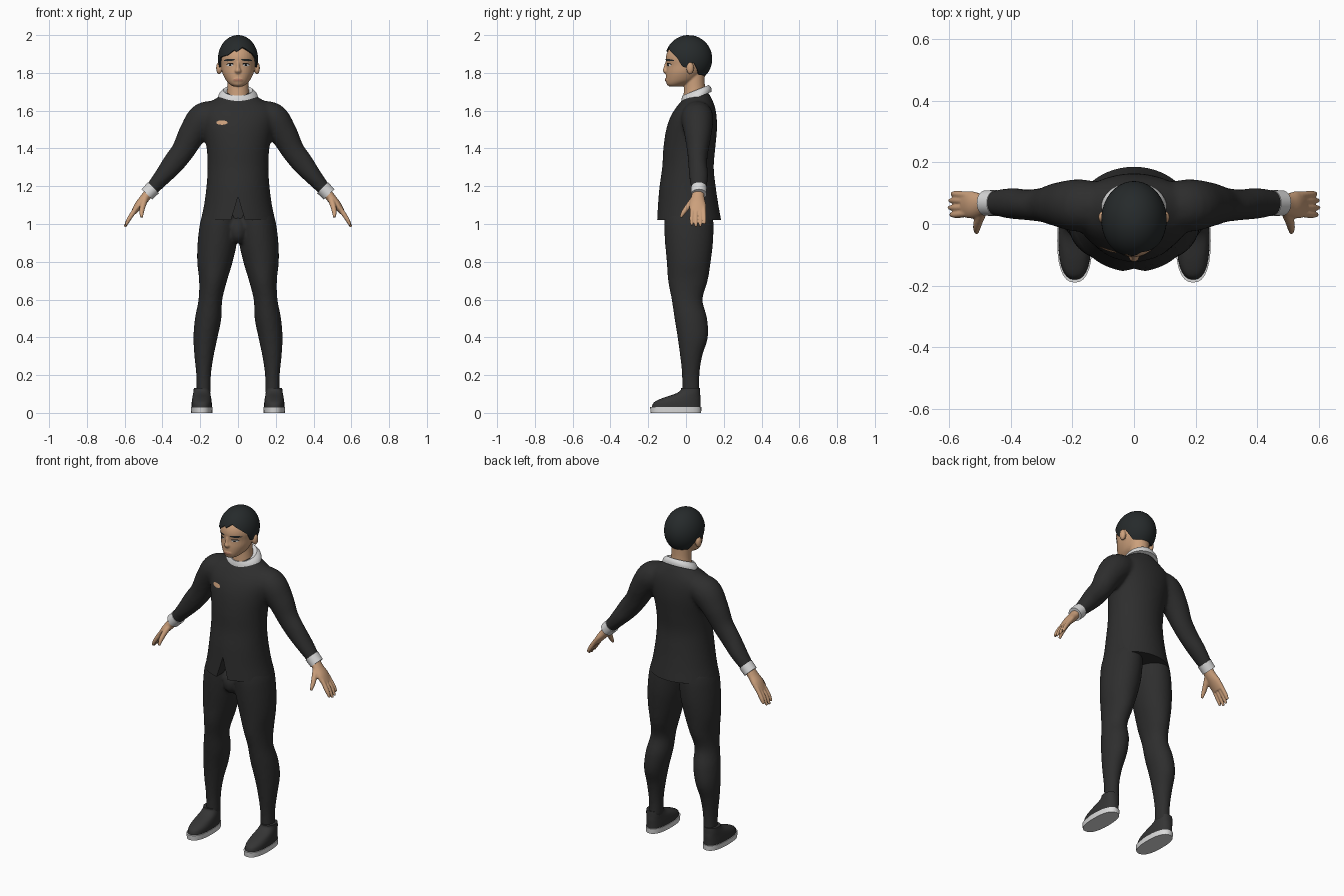
import bpy, bmesh
from math import sin, cos, pi, radians, copysign
from mathutils import Vector, Matrix
from mathutils.bvhtree import BVHTree

if "Cube" in bpy.data.objects:
    bpy.data.objects.remove(bpy.data.objects["Cube"])


def material(name, color):
    m = bpy.data.materials.new(name)
    m.use_nodes = True
    m.diffuse_color = (*color, 1)
    m.node_tree.nodes["Principled BSDF"].inputs["Base Color"].default_value = (*color, 1)
    return m


SUIT = material("charcoal cloth", (0.027, 0.027, 0.027))
HAIR = material("black hair", (0.019, 0.023, 0.024))
SKIN = material("skin", (0.60, 0.35, 0.20))
LIPS = material("lips", (0.45, 0.20, 0.13))
SHIRT = material("white cloth", (0.70, 0.70, 0.70))
SHOE = material("shoe leather", (0.035, 0.035, 0.035))
DARK = material("eye black", (0.010, 0.009, 0.008))
UP = Vector((0, 0, 1))


def finish(name, bm, mat, angle=40):
    bmesh.ops.recalc_face_normals(bm, faces=bm.faces[:])
    me = bpy.data.meshes.new(name)
    bm.to_mesh(me)
    bm.free()
    me.materials.append(mat)
    me.shade_smooth()
    me.set_sharp_from_angle(angle=radians(angle))
    ob = bpy.data.objects.new(name, me)
    bpy.context.collection.objects.link(ob)
    return ob


def bake(ob):
    """Replace the mesh by its modified result."""
    bpy.context.view_layer.update()
    dg = bpy.context.evaluated_depsgraph_get()
    me = bpy.data.meshes.new_from_object(ob.evaluated_get(dg))
    ob.modifiers.clear()
    ob.data = me
    me.shade_smooth()
    me.set_sharp_from_angle(angle=radians(50))


def fuse(name, bm, mat, voxel, smooth=4):
    """Melt overlapping closed pieces into one smooth skin."""
    ob = finish(name, bm, mat)
    r = ob.modifiers.new("remesh", "REMESH")
    r.mode, r.voxel_size = "VOXEL", voxel
    s = ob.modifiers.new("smooth", "SMOOTH")
    s.factor, s.iterations = 0.5, smooth
    bake(ob)
    return ob


def spline(keys, steps):
    keys = [Vector(k) for k in keys]
    out = []
    for i in range(len(keys) - 1):
        a, b, c, d = (keys[max(0, min(len(keys) - 1, i + j))] for j in (-1, 0, 1, 2))
        for s in range(steps):
            t = s / steps
            out.append(b + (c - a) * (t / 2) + (a * 2 - b * 5 + c * 4 - d) * (t * t / 2)
                       + (b * 3 - a - c * 3 + d) * (t ** 3 / 2))
    return out + [keys[-1]]


def loft(bm, keys, normal=None, side=1, steps=5, n=28, power=2):
    """Tube through keys (x, y, z, half width, half depth)."""
    rows = spline(keys, steps) if steps > 1 else [Vector(k) for k in keys]
    rings = []
    for i, k in enumerate(rows):
        c = Vector(k[:3])
        t = normal or Vector(rows[min(i + 1, len(rows) - 1)][:3]) - Vector(rows[max(i - 1, 0)][:3])
        u = Vector((0, 1, 0)).cross(t).normalized()
        v = t.cross(u).normalized()
        ring = []
        for j in range(n):
            a = 2 * pi * j / n
            ca, sa = (copysign(abs(f) ** (2 / power), f) for f in (cos(a), sin(a)))
            p = c + u * k[3] * ca + v * k[4] * sa
            ring.append(bm.verts.new((p.x * side, p.y, p.z)))
        rings.append(ring)
    for a, b in zip(rings, rings[1:]):
        for j in range(n):
            bm.faces.new((a[j], a[(j + 1) % n], b[(j + 1) % n], b[j]))
    bm.faces.new(rings[0])
    bm.faces.new(rings[-1])


def column(bm, levels, side=1, x=0, **kw):
    """Upright loft from (z, front y, back y, half width[, x])."""
    loft(bm, [(l[4] if len(l) > 4 else x, (l[1] + l[2]) / 2, l[0], l[3], (l[2] - l[1]) / 2)
              for l in levels], normal=UP, side=side, **kw)


def ball(bm, center, size):
    bmesh.ops.create_uvsphere(bm, u_segments=20, v_segments=12, radius=1,
                              matrix=Matrix.Translation(center) @ Matrix.Diagonal((*size, 1)))


def plate(name, target, mat, x, z, rx, rz, tilt=0, lift=0.002, n=16, layers=3):
    """Oval patch laid on the front surface of the target."""
    tree = BVHTree.FromPolygons([v.co for v in target.data.vertices],
                                [p.vertices[:] for p in target.data.polygons])
    bm = bmesh.new()

    def put(px, pz):
        hit = tree.ray_cast(Vector((px, -1, pz)), Vector((0, 1, 0)))[0]
        return bm.verts.new((px, (hit.y if hit else -0.1) - lift, pz))
    mid, prev = put(x, z), None
    for r in range(1, layers + 1):
        ring = []
        for j in range(n):
            a, b = rx * r / layers * cos(2 * pi * j / n), rz * r / layers * sin(2 * pi * j / n)
            ring.append(put(x + a * cos(tilt) - b * sin(tilt), z + a * sin(tilt) + b * cos(tilt)))
        for j in range(n):
            k = (j + 1) % n
            bm.faces.new((prev[j], ring[j], ring[k], prev[k]) if prev else (mid, ring[j], ring[k]))
        prev = ring
    ob = finish(name, bm, mat)
    if ob.data.polygons[0].normal.y > 0:
        ob.data.flip_normals()
    return ob


SIDES = ((1, "left"), (-1, "right"))

# Jacket: torso and sleeves in one skin, straight hem, notch at the front
bm = bmesh.new()
column(bm, [(0.97, -.16, .192, .205), (1.02, -.156, .186, .197), (1.1, -.149, .172, .18),
            (1.2, -.14, .157, .167), (1.3, -.126, .147, .161), (1.4, -.12, .155, .166),
            (1.5, -.105, .164, .185), (1.57, -.081, .162, .2), (1.62, -.05, .153, .185),
            (1.66, -.018, .138, .125), (1.695, .0, .12, .07)], n=40)
for s, _ in SIDES:
    loft(bm, [(.08, .06, 1.59, .06, .07), (.175, .06, 1.56, .086, .085), (.24, .063, 1.48, .074, .073),
              (.29, .062, 1.39, .062, .057), (.343, .062, 1.32, .058, .05),
              (.40, .067, 1.25, .046, .05), (.465, .068, 1.175, .034, .038)], side=s)
jacket = fuse("jacket", bm, SUIT, 0.011)
bm = bmesh.new()
bm.from_mesh(jacket.data)
cut = bmesh.ops.bisect_plane(bm, geom=bm.verts[:] + bm.edges[:] + bm.faces[:], plane_co=(0, 0, 1.02),
                             plane_no=(0, 0, 1), clear_inner=True)["geom_cut"]
bmesh.ops.contextual_create(bm, geom=[e for e in cut if isinstance(e, bmesh.types.BMEdge)])
bm.to_mesh(jacket.data)
bm.free()

bm = bmesh.new()
wedge = [[bm.verts.new((x, y, z)) for x, z in ((-.043, 1.0), (.043, 1.0), (0, 1.145))] for y in (-.3, -.07)]
for tri in wedge:
    bm.faces.new(tri)
for j in range(3):
    k = (j + 1) % 3
    bm.faces.new((wedge[0][j], wedge[0][k], wedge[1][k], wedge[1][j]))
cutter = finish("notch_cutter", bm, SUIT)
cutter.hide_render = True
b = jacket.modifiers.new("notch", "BOOLEAN")
b.operation, b.object, b.solver = "DIFFERENCE", cutter, "EXACT"
bake(jacket)
bpy.data.objects.remove(cutter)
plate("chest_tear", jacket, SKIN, -.085, 1.537, .03, .012, lift=0.004)

# Trousers
bm = bmesh.new()
for s, _ in SIDES:
    column(bm, [(.1, -.02, .071, .038, .182), (.2, -.021, .071, .039, .182), (.3, -.031, .086, .051, .18),
                (.4, -.045, .116, .064, .172), (.5, -.061, .112, .07, .158), (.6, -.076, .088, .063, .146),
                (.7, -.095, .115, .074, .132), (.8, -.102, .131, .094, .122), (.9, -.111, .143, .104, .11),
                (1.0, -.116, .146, .102, .1), (1.06, -.11, .14, .09, .095)], side=s)
ball(bm, (0, -.055, .965), (.045, .055, .07))
fuse("trousers", bm, SUIT, 0.01)

# Shirt collar, dipping to the front
bm = bmesh.new()
loft(bm, [(0, .055, 1.668, .106, .087), (0, .055, 1.688, .1, .085), (0, .051, 1.708, .078, .075),
          (0, .051, 1.7, .064, .064)], normal=Vector((0, -.37, .93)), steps=2, n=40)
finish("shirt_collar", bm, SHIRT)

# Cuffs, hands and shoes
for s, label in SIDES:
    bm = bmesh.new()
    loft(bm, [(.448, .068, 1.192, .041, .042), (.482, .068, 1.157, .039, .041)], side=s, steps=1)
    finish(label + "_cuff", bm, SHIRT)

    bm = bmesh.new()
    loft(bm, [(.465, .066, 1.175, .026, .03), (.495, .062, 1.135, .025, .036),
              (.525, .062, 1.1, .022, .044), (.553, .065, 1.06, .014, .042)], side=s)
    for y, reach in ((.03, .9), (.053, 1.0), (.076, .97), (.097, .82)):
        tip = Vector((.548, y, 1.07)).lerp(Vector((.599, y, .985)), reach)
        loft(bm, [(.535, .065 + (y - .065) * .85, 1.09, .013, .012),
                  (.575, y, 1.03, .012, .011), (*tip, .007, .007)], side=s, n=12)
    loft(bm, [(.492, .045, 1.135, .018, .018), (.505, .008, 1.09, .015, .015),
              (.51, -.014, 1.06, .012, .012), (.51, -.028, 1.035, .007, .007)], side=s, n=12)
    fuse(label + "_hand", bm, SKIN, 0.004, 3)

    bm = bmesh.new()
    column(bm, [(.025, -.182, .077, .053), (.055, -.17, .077, .053), (.078, -.125, .077, .05),
                (.1, -.06, .075, .046), (.118, -.03, .074, .043), (.132, -.026, .073, .042)],
           side=s, x=.192, power=2.4)
    finish(label + "_shoe", bm, SHOE)
    bm = bmesh.new()
    column(bm, [(0, -.187, .08, .056), (.03, -.19, .082, .057)], side=s, x=.192, steps=1, power=2.4)
    finish(label + "_sole", bm, SHIRT)

# Head with neck, nose and ears
bm = bmesh.new()
column(bm, [(1.727, -.085, -.02, .02), (1.737, -.1, .0, .04), (1.76, -.106, .055, .063),
            (1.8, -.106, .09, .083), (1.84, -.103, .115, .091), (1.88, -.107, .125, .095),
            (1.92, -.094, .118, .087), (1.96, -.058, .088, .06), (1.982, .0, .03, .015)], n=36)
column(bm, [(1.66, -.015, .11, .062), (1.73, -.01, .1, .056), (1.8, -.01, .1, .056)])
loft(bm, [(0, -.095, 1.86, .009, .014), (0, -.104, 1.83, .01, .014), (0, -.108, 1.81, .017, .015),
          (0, -.1, 1.797, .012, .012)], normal=UP, n=16)
for s, _ in SIDES:
    ball(bm, (s * .1, .022, 1.825), (.016, .02, .033))
ball(bm, (0, -.1, 1.763), (.026, .01, .012))
head = fuse("head", bm, SKIN, 0.0045, 3)

# Hair cap, its edge following the hairline round the head
LINE = [(-180, 134), (-125, 133), (-103, 100), (-92, 99), (-84, 111), (-74, 110), (-62, 86), (-30, 80),
        (-12, 68), (-4, 72), (15, 60), (45, 76), (62, 88), (74, 110), (84, 111), (92, 99), (103, 100),
        (125, 133), (180, 134)]


def hairline(deg):
    for (a, p), (b, q) in zip(LINE, LINE[1:]):
        if deg <= b:
            return radians(p + (q - p) * (deg - a) / (b - a))


bm = bmesh.new()
N, rows = 90, []
for t, k in [(i / 16, 1) for i in range(1, 17)] + [(1, .92), (.8, .9)]:
    row = []
    for j in range(N):
        deg = -180 + 360 * j / N
        phi, a = hairline(deg) * t, radians(deg)
        row.append(bm.verts.new((.106 * k * sin(phi) * sin(a), .014 - .125 * k * sin(phi) * cos(a),
                                 1.874 + .126 * k * cos(phi))))
    rows.append(row)
for a, b in zip(rows, rows[1:]):
    for j in range(N):
        bm.faces.new((a[j], a[(j + 1) % N], b[(j + 1) % N], b[j]))
bm.faces.new(rows[0])
finish("hair", bm, HAIR, 60)

# Painted face details
for s, label in SIDES:
    plate(label + "_brow", head, HAIR, s * .046, 1.868, .03, .006, tilt=-s * .08, lift=.003)
    plate(label + "_lash", head, DARK, s * .043, 1.846, .02, .006, tilt=-s * .1)
    plate(label + "_eye_white", head, SHIRT, s * .043, 1.841, .017, .006, lift=.003)
    plate(label + "_iris", head, DARK, s * .042, 1.841, .007, .006, lift=.004)
plate("lips", head, LIPS, 0, 1.763, .026, .007)
